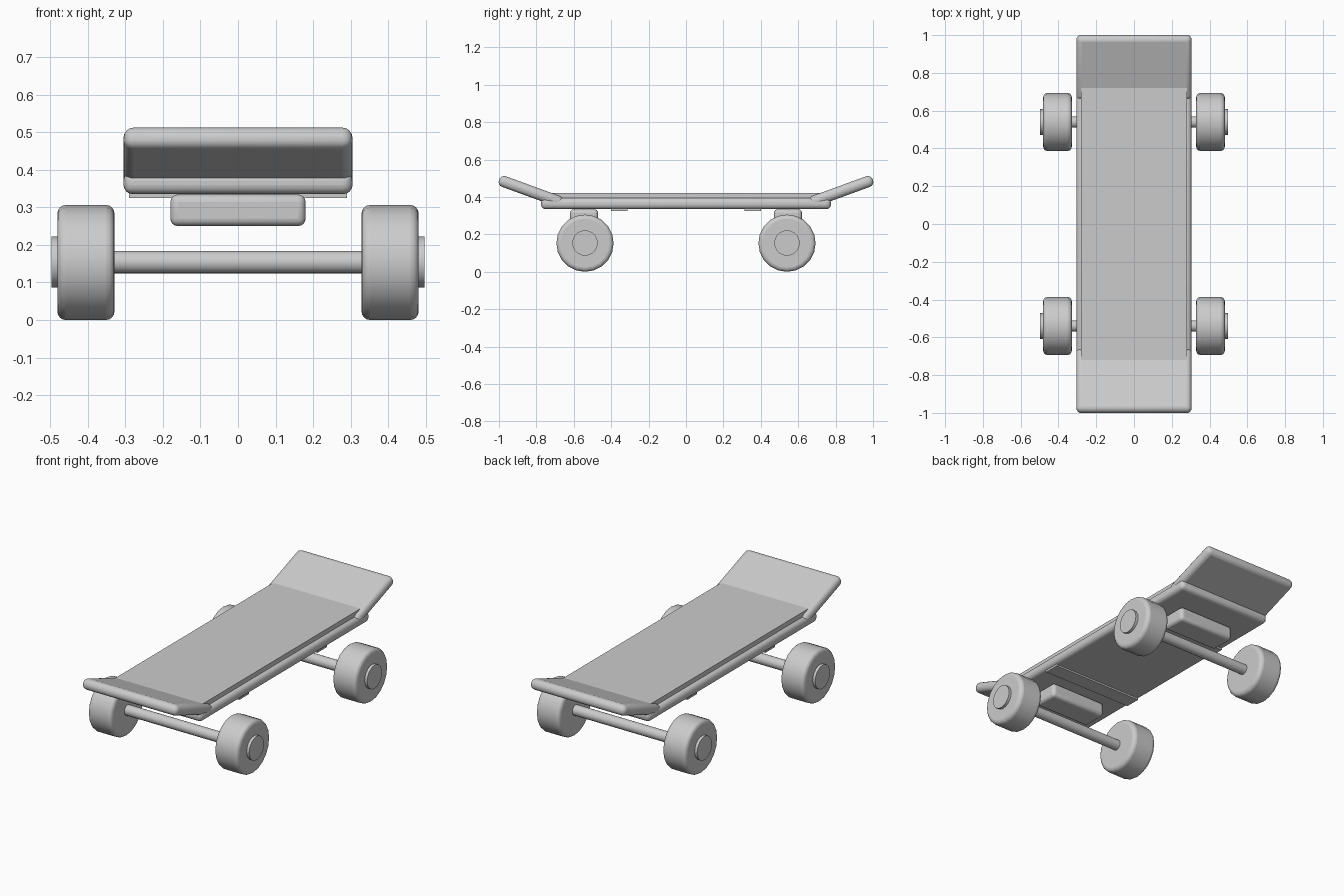
import bpy, math

if "Cube" in bpy.data.objects:
    bpy.data.objects.remove(bpy.data.objects["Cube"])

grey = bpy.data.materials.new("light grey")
grey.diffuse_color = (0.6, 0.6, 0.6, 1)
grey.use_nodes = True
grey.node_tree.nodes["Principled BSDF"].inputs["Base Color"].default_value = grey.diffuse_color


def finish(ob, name, bevel, segments=4):
    ob.name = name
    ob.data.materials.append(grey)
    if bevel:
        m = ob.modifiers.new("rounding", 'BEVEL')
        m.width = bevel
        m.segments = segments
        m.limit_method = 'ANGLE'
        m.angle_limit = math.radians(40)
    bpy.ops.object.shade_smooth_by_angle(angle=math.radians(35))
    return ob


def box(name, centre, size, bevel=0.0, tilt=0.0):
    bpy.ops.mesh.primitive_cube_add(size=1, location=centre)
    ob = bpy.context.object
    ob.scale = size
    bpy.ops.object.transform_apply(location=False, rotation=False, scale=True)
    ob.rotation_euler.x = tilt
    return finish(ob, name, bevel)


def rod(name, centre, radius, length, sides, bevel=0.0):
    # cylinder lying along x
    bpy.ops.mesh.primitive_cylinder_add(vertices=sides, radius=radius, depth=length,
                                        location=centre, rotation=(0, math.pi / 2, 0))
    return finish(bpy.context.object, name, bevel)


# Deck and raised grip sheet
box("deck", (0, 0, 0.365), (0.61, 1.55, 0.06), 0.025)
box("grip_sheet", (0, 0, 0.407), (0.56, 1.46, 0.03))

for sy, end in ((-1, "front"), (1, "rear")):
    # Upturned end, crossbar plate and mounting block
    box(end + "_kick", (0, sy * 0.83, 0.43), (0.61, 0.36, 0.06), 0.027, sy * math.radians(20))
    box(end + "_cross_plate", (0, sy * 0.357, 0.333), (0.58, 0.09, 0.016))
    box(end + "_truck_block", (0, sy * 0.545, 0.292), (0.36, 0.15, 0.084), 0.02)
    # Axle and wheels
    rod(end + "_axle", (0, sy * 0.54, 0.154), 0.03, 0.9, 20)
    for sx, side in ((-1, "left"), (1, "right")):
        rod(f"{end}_{side}_wheel", (sx * 0.405, sy * 0.54, 0.153), 0.153, 0.152, 20, 0.022)
        rod(f"{end}_{side}_hub", (sx * 0.482, sy * 0.54, 0.154), 0.068, 0.03, 20)
